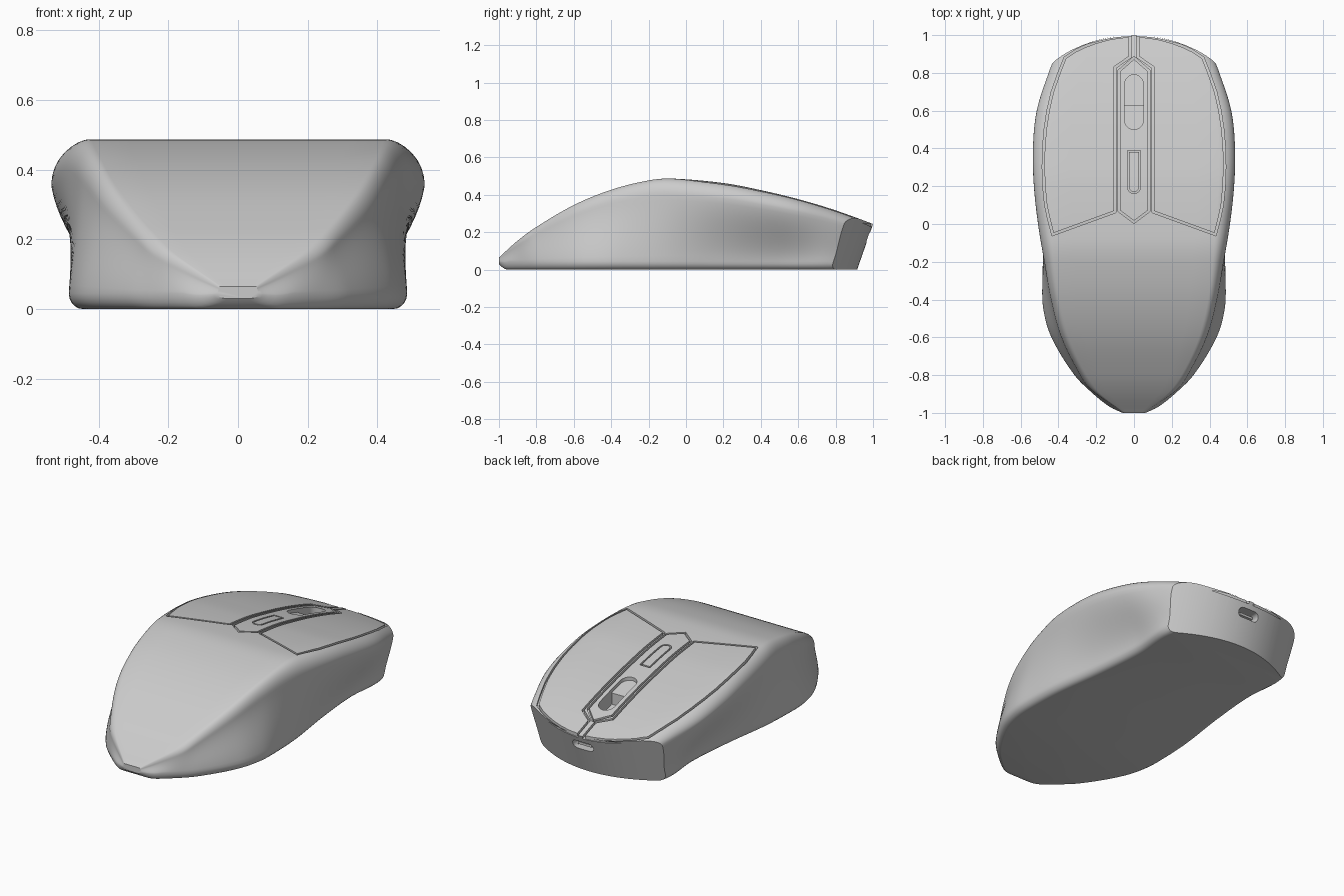
import bpy, math
from mathutils import Vector
from mathutils.bvhtree import BVHTree

cube = bpy.data.objects.get("Cube")
if cube:
    bpy.data.objects.remove(cube)

grey = bpy.data.materials.new("matte grey")
grey.use_nodes = True
grey.diffuse_color = (0.6, 0.6, 0.6, 1)
grey.node_tree.nodes["Principled BSDF"].inputs["Base Color"].default_value = (0.6, 0.6, 0.6, 1)


def curve(points):
    """Smooth interpolation through (position, value) pairs."""
    def slope(i):
        a, b = points[max(i - 1, 0)], points[min(i + 1, len(points) - 1)]
        return (b[1] - a[1]) / (b[0] - a[0])

    def value(p):
        i = 0
        while i < len(points) - 2 and p > points[i + 1][0]:
            i += 1
        (p0, v0), (p1, v1) = points[i], points[i + 1]
        d = p1 - p0
        t = (p - p0) / d
        a, b = slope(i) * d, slope(i + 1) * d
        c = v1 - v0
        return v0 + t * a + t * t * (3 * c - 2 * a - b) + t ** 3 * (a + b - 2 * c)
    return value


def loft(name, rings, closed=False):
    """Skin a list of equal rings, capped at the ends unless closed."""
    n, m = len(rings[0]), len(rings)
    faces = []
    for i in range(m if closed else m - 1):
        j = (i + 1) % m
        faces += [(i * n + k, i * n + (k + 1) % n, j * n + (k + 1) % n, j * n + k) for k in range(n)]
    if not closed:
        faces += [tuple(reversed(range(n))), tuple(range((m - 1) * n, m * n))]
    mesh = bpy.data.meshes.new(name)
    mesh.from_pydata([p for r in rings for p in r], [], faces)
    mesh.materials.append(grey)
    obj = bpy.data.objects.new(name, mesh)
    bpy.context.collection.objects.link(obj)
    bpy.context.view_layer.objects.active = obj
    bpy.ops.object.select_all(action='DESELECT')
    obj.select_set(True)
    bpy.ops.object.mode_set(mode='EDIT')
    bpy.ops.mesh.select_all(action='SELECT')
    bpy.ops.mesh.normals_make_consistent(inside=False)
    bpy.ops.object.mode_set(mode='OBJECT')
    return obj


def cut(target, cutter):
    cutter.hide_render = True
    mod = target.modifiers.new("cut", 'BOOLEAN')
    mod.operation, mod.solver, mod.object = 'DIFFERENCE', 'EXACT', cutter
    bpy.context.view_layer.objects.active = target
    bpy.ops.object.modifier_apply(modifier=mod.name)
    bpy.data.objects.remove(cutter)


# Shape of the body along its length
height = curve([(-1, .065), (-.9, .155), (-.8, .228), (-.6, .345), (-.4, .427), (-.2, .477),
                (-.08, .487), (.2, .463), (.4, .425), (.6, .377), (.8, .317), (1.06, .222)])
base_width = curve([(-1, .06), (-.97, .125), (-.9, .215), (-.8, .315), (-.6, .437), (-.45, .48),
                    (-.3, .485), (-.1, .475), (.2, .435), (.5, .41), (.77, .42), (1.06, .31)])
wall_width = curve([(-1, .055), (-.88, .225), (-.8, .285), (-.6, .385), (-.4, .44), (-.2, .475),
                    (0, .508), (.2, .53), (.4, .535), (.6, .515), (.8, .452), (.9, .41), (1.06, .32)])
crest_width = curve([(-1, .05), (-.88, .195), (-.65, .325), (-.4, .392), (-.1, .425),
                     (.3, .45), (.6, .43), (.8, .37), (1.06, .25)])


def section(y):
    h, wb, ww, wc = height(y), base_width(y), wall_width(y), crest_width(y)
    r, rx = min(.045, .4 * h), min(.04, .5 * wb)
    zw = .82 * h
    half = []
    for k in range(6):                       # rounded lower edge
        a = k / 5 * math.pi / 2
        half.append((wb - rx + rx * math.sin(a), r - r * math.cos(a)))
    for k in range(1, 13):                   # side wall
        t = k / 12
        s = .4 * t + .6 * t * t * (3 - 2 * t)
        half.append((wb + (ww - wb) * s, r + (zw - r) * t))
    for k in range(1, 9):                    # rounded crest
        a = k / 8 * math.pi / 2
        half.append((wc + (ww - wc) * math.cos(a), zw + (h - zw) * math.sin(a)))
    half += [(wc * t, h) for t in (.75, .5, .25)]
    lift = .03 * max(0, (-.95 - y) / .05) ** 2
    half = [(x, lift + z * (h - lift) / h) for x, z in half]
    ring = half + [(0, h)] + [(-x, z) for x, z in reversed(half)]
    return [(x, y, z) for x, z in ring]


body = loft("mouse_body", [section(-1 + 2.06 * (i / 90) ** 1.35) for i in range(91)])
skin = BVHTree.FromPolygons([v.co.copy() for v in body.data.vertices],
                            [tuple(p.vertices) for p in body.data.polygons])


def top(x, y):
    hit = skin.ray_cast(Vector((x, y, 2)), Vector((0, 0, -1)))[0]
    return hit.z if hit else height(y)


# Leaning, curved nose wall
def nose(x, z):
    return .915 + .35 * z - .82 * x * x


cut(body, loft("nose_cutter", [[(x, nose(x, -.1), -.1), (x, nose(x, .7), .7), (x, 2, .7), (x, 2, -.1)]
                               for x in (i * .02 for i in range(-40, 41))]))


# Panel gaps that follow the top surface
def groove(name, outline, width=.012, depth=.018):
    pts = []
    for i, p in enumerate(outline):
        a, b = Vector(p), Vector(outline[(i + 1) % len(outline)])
        steps = max(1, round((b - a).length / .05))
        pts += [a.lerp(b, k / steps) for k in range(steps)]
    rings = []
    for i, p in enumerate(pts):
        d0 = (p - pts[i - 1]).normalized()
        d1 = (pts[(i + 1) % len(pts)] - p).normalized()
        n = Vector((-d0.y - d1.y, d0.x + d1.x)).normalized()
        n *= width / 2 / max(.5, n.dot(Vector((-d1.y, d1.x))))
        z = top(p.x, p.y)
        a, b = p + n, p - n
        rings.append([(a.x, a.y, z - depth), (a.x, a.y, z + .04), (b.x, b.y, z + .04), (b.x, b.y, z - depth)])
    cut(body, loft(name, rings, closed=True))


side_line = curve([(-.055, .43), (.1, .467), (.3, .48), (.5, .47), (.7, .432), (.88, .365)])
front_arc = [(x, nose(x, top(x, .9)) - .018) for x in (.02, .08, .14, .2, .26, .31)]
side_arc = [(side_line(y), y) for y in (.88, .8, .7, .6, .5, .4, .3, .2, .1, .02, -.055)]
button = front_arc + side_arc + [(.1, .065), (.1, .83), (.02, .885)]
for side, s in (("left", 1), ("right", -1)):
    groove(side + "_button_gap", [(s * x, y) for x, y in button])
groove("centre_strip_gap", [(0, .01), (.08, .07), (.08, .81), (0, .88), (-.08, .81), (-.08, .07)])


def slot(x, y0, y1, round_front=True, round_back=True):
    """Outline of a slot in plan, with rounded or square ends."""
    pts = []
    for centre, start, is_round in ((y1 - x, 0, round_front), (y0 + x, math.pi, round_back)):
        if is_round:
            pts += [(x * math.cos(start + k * math.pi / 10), centre + x * math.sin(start + k * math.pi / 10))
                    for k in range(11)]
        else:
            sign = 1 if start == 0 else -1
            end = y1 if start == 0 else y0
            pts += [(sign * x, end), (-sign * x, end)]
    return pts


groove("mode_switch_gap", slot(.03, .165, .385, round_front=False), width=.009)


# Scroll recess: deep in front, shallow behind
def recess(name, outline, depth):
    rings = [[(x, y, top(0, y) + dz) for x, y in outline] for dz in (-depth, .05)]
    cut(body, loft(name, rings))


recess("scroll_recess_back", slot(.05, .5, .79), .02)
recess("scroll_recess_front", slot(.05, .63, .79, round_back=False), .09)

# Cable port in the nose
port_z = .175
port = slot(.026, -.068, .068)
cut(body, loft("port_cutter", [[(x, y, port_z + z) for z, x in port] for y in (.91, 1.1)]))
tongue = loft("port_tongue", [[(x, y, port_z + z) for x, z in ((-.045, -.007), (.045, -.007), (.045, .007), (-.045, .007))]
                              for y in (.9, .955)])

for obj in (tongue, body):
    bpy.ops.object.select_all(action='DESELECT')
    obj.select_set(True)
    bpy.context.view_layer.objects.active = obj
    bpy.ops.object.shade_smooth_by_angle(angle=math.radians(30))
